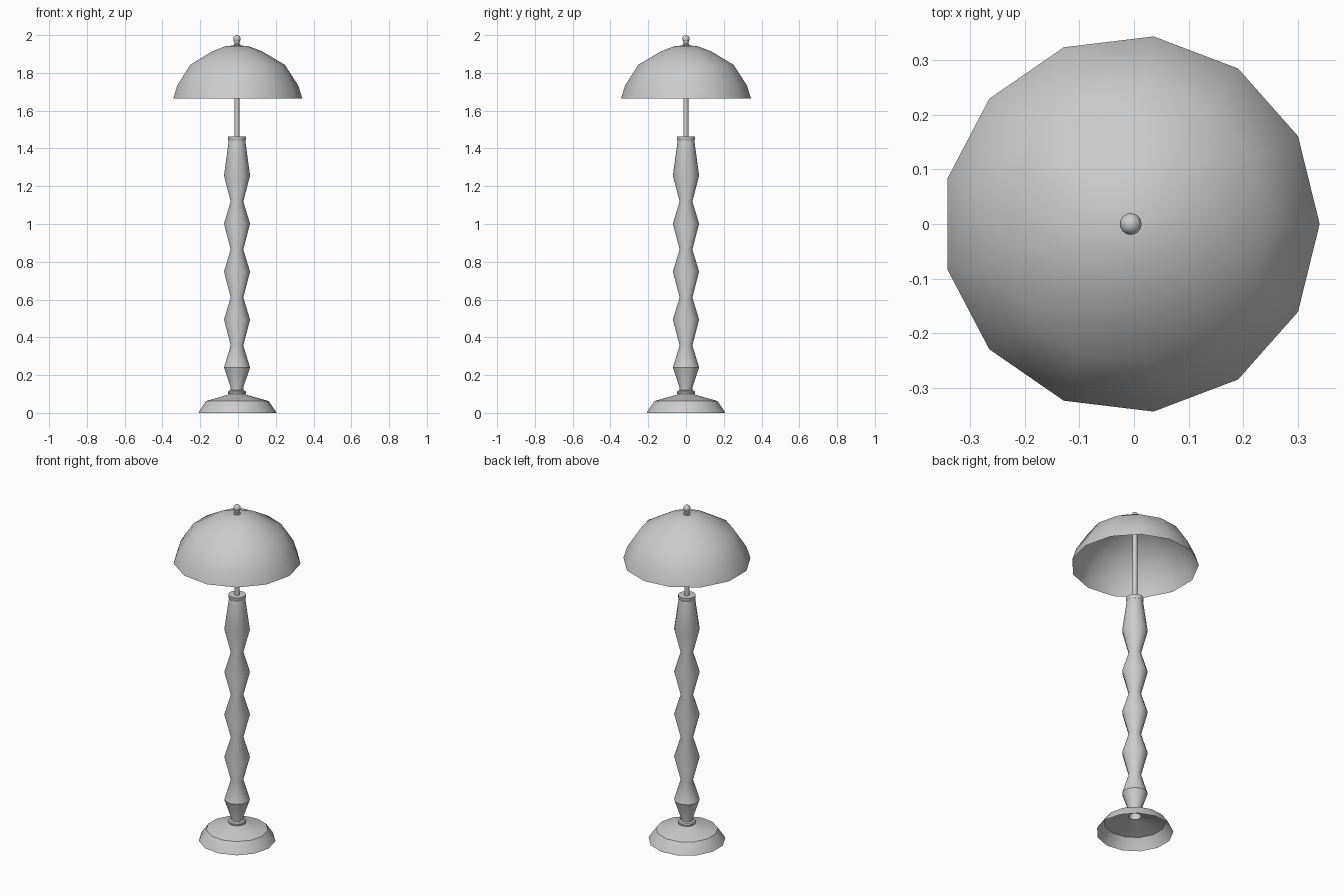
import bpy, bmesh
from math import cos, sin, pi, radians

if "Cube" in bpy.data.objects:
    bpy.data.objects.remove(bpy.data.objects["Cube"])

CX = -0.006   # axis offset that centres the 13-sided outline on x = 0
SIDES = 13


def lathe(name, profile, sides=SIDES):
    """Revolve (radius, z) points around the lamp axis; radius 0 makes a pole."""
    bm = bmesh.new()
    rings = []
    for r, z in profile:
        n = 1 if r == 0 else sides
        rings.append([bm.verts.new((CX + r * cos(2 * pi * i / sides),
                                    r * sin(2 * pi * i / sides), z)) for i in range(n)])
    for a, b in zip(rings, rings[1:]):
        for i in range(sides):
            j = (i + 1) % sides
            quad = [a[i % len(a)], a[j % len(a)], b[j % len(b)], b[i % len(b)]]
            bm.faces.new(list(dict.fromkeys(quad)))
    mesh = bpy.data.meshes.new(name)
    bm.to_mesh(mesh)
    bm.free()
    ob = bpy.data.objects.new(name, mesh)
    bpy.context.collection.objects.link(ob)
    bpy.ops.object.select_all(action='DESELECT')
    ob.select_set(True)
    bpy.context.view_layer.objects.active = ob
    bpy.ops.object.shade_smooth_by_angle(angle=radians(32))
    return ob


# Hollow foot with a small collar
lathe("base", [(0.209, 0), (0.203, 0.012), (0.168, 0.063), (0.05, 0.096), (0.034, 0.1)])
lathe("base_collar", [(0.034, 0.098), (0.047, 0.1), (0.049, 0.11), (0.045, 0.116), (0.034, 0.12)])

# Turned post: alternating narrow waists and wide bulges
post = [(0.034, 0.098), (0.034, 0.135)]
for k in range(5):
    z = 0.24 + 0.254 * k
    post.append((0.07, z))
    if k < 4:
        post.append((0.034, z + 0.117))
post.append((0.044, 1.445))
lathe("post", post)
lathe("post_cap", [(0, 1.44), (0.044, 1.44), (0.048, 1.447), (0.048, 1.463), (0, 1.463)])

# Thin rod carrying the shade
lathe("rod", [(0.014, 1.46), (0.014, 1.945)])

# Open dome shade
lathe("shade", [(0.3465, 1.665), (0.325, 1.733), (0.254, 1.843), (0.134, 1.914),
                (0.06, 1.942), (0, 1.946)])

# Finial: neck and ball
lathe("finial_neck", [(0.018, 1.94), (0.018, 1.95), (0.013, 1.955), (0.016, 1.968), (0, 1.97)])
lathe("finial_ball", [(0.02 * sin(pi * i / 8) if 0 < i < 8 else 0, 1.98 - 0.02 * cos(pi * i / 8))
                      for i in range(9)])
